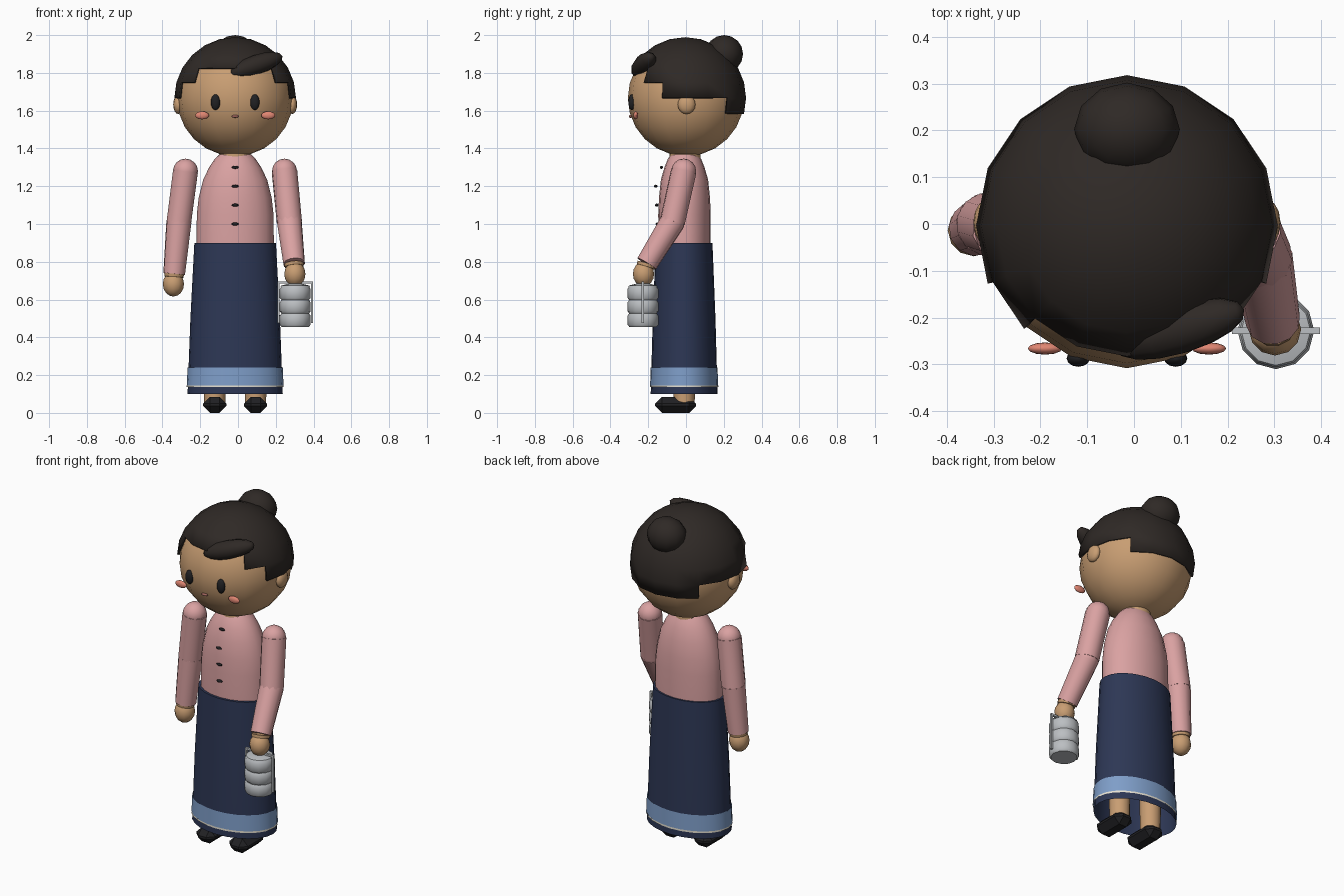
import bpy, bmesh
from math import radians, degrees, sin, cos, pi, atan2, asin
from mathutils import Vector, Matrix, Euler

if "Cube" in bpy.data.objects:
    bpy.data.objects.remove(bpy.data.objects["Cube"])

CX = -0.015  # body centre line


def material(name, *rgb):
    m = bpy.data.materials.new(name)
    m.diffuse_color = (*rgb, 1)
    m.use_nodes = True
    m.node_tree.nodes["Principled BSDF"].inputs["Base Color"].default_value = m.diffuse_color
    return m


SKIN = material("skin", 0.58, 0.34, 0.17)
HAIR = material("hair", 0.028, 0.022, 0.019)
PINK = material("blouse_pink", 0.70, 0.36, 0.36)
NAVY = material("skirt_navy", 0.026, 0.038, 0.09)
BLUE = material("band_blue", 0.21, 0.34, 0.58)
CREAM = material("trim_cream", 0.8, 0.76, 0.65)
BLACK = material("black", 0.015, 0.015, 0.017)
BLUSH = material("blush", 0.75, 0.24, 0.17)
LIP = material("lip", 0.35, 0.13, 0.11)
STEEL = material("steel", 0.50, 0.52, 0.54)


def finish(name, bm, mat, angle=40):
    bmesh.ops.recalc_face_normals(bm, faces=bm.faces)
    me = bpy.data.meshes.new(name)
    bm.to_mesh(me)
    bm.free()
    me.materials.append(mat)
    if angle:
        me.shade_smooth()
        me.set_sharp_from_angle(angle=radians(angle))
    ob = bpy.data.objects.new(name, me)
    bpy.context.collection.objects.link(ob)
    return ob


def ball(name, c, r, mat, seg=12, rings=8, rot=(0, 0, 0)):
    bm = bmesh.new()
    m = Matrix.LocRotScale(Vector(c), Euler(rot), Vector(r))
    bmesh.ops.create_uvsphere(bm, u_segments=seg, v_segments=rings, radius=1, matrix=m)
    return finish(name, bm, mat, 60)


def tube(name, a, b, r1, r2, mat, seg=12):
    a, b = Vector(a), Vector(b)
    bm = bmesh.new()
    m = Matrix.Translation((a + b) / 2) @ (b - a).to_track_quat('Z', 'Y').to_matrix().to_4x4()
    bmesh.ops.create_cone(bm, cap_ends=True, segments=seg, radius1=r1, radius2=r2,
                          depth=(b - a).length, matrix=m)
    return finish(name, bm, mat)


def loft(name, x, y, sections, mat, seg=20, bottom=True, top=True):
    """Stack of ellipses, each given as (z, rx, ry)."""
    bm = bmesh.new()
    rows = [[bm.verts.new((x + rx * cos(2 * pi * i / seg), y + ry * sin(2 * pi * i / seg), z))
             for i in range(seg)] for z, rx, ry in sections]
    for p, q in zip(rows, rows[1:]):
        for i in range(seg):
            j = (i + 1) % seg
            bm.faces.new((p[i], p[j], q[j], q[i]))
    if bottom:
        bm.faces.new(rows[0])
    if top:
        bm.faces.new(rows[-1])
    return finish(name, bm, mat)


def box(name, c, size, mat):
    bm = bmesh.new()
    bmesh.ops.create_cube(bm, size=1, matrix=Matrix.LocRotScale(Vector(c), None, Vector(size)))
    return finish(name, bm, mat, 0)


# Head and face
HEAD = Vector((CX, 0, 1.667))
ball("head", HEAD, (0.308,) * 3, SKIN, 16, 12)
for s, side in ((-1, "left"), (1, "right")):
    ball("ear_" + side, (CX + s * 0.302, 0.003, 1.632), (0.026, 0.047, 0.05), SKIN, 12, 8)
    ball("eye_" + side, (CX + s * 0.104, -0.287, 1.645), (0.025, 0.018, 0.042), BLACK, 12, 8)
    ball("cheek_" + side, (CX + s * 0.175, -0.266, 1.575), (0.037, 0.013, 0.021), BLUSH, 12, 8)
ball("mouth", (CX, -0.293, 1.57), (0.02, 0.01, 0.008), LIP, 10, 6)

# Hair cap: sphere trimmed to a stepped hairline
bm = bmesh.new()
bmesh.ops.create_uvsphere(bm, u_segments=16, v_segments=12, radius=0.322)


def trimmed(f):
    c = f.calc_center_median()
    lat = degrees(asin(c.z / c.length))
    az = abs(degrees(atan2(c.x, -c.y)))  # 0 = front, 180 = back
    limit = 30 if az < 45 else 15 if az < 67.5 else 0 if az < 135 else -15
    return lat < limit


bmesh.ops.delete(bm, geom=[f for f in bm.faces if trimmed(f)], context='FACES')
bmesh.ops.translate(bm, verts=bm.verts, vec=HEAD + Vector((0, -0.004, 0)))
hair = finish("hair_cap", bm, HAIR, 60)
mod = hair.modifiers.new("thickness", 'SOLIDIFY')
mod.thickness = 0.012
mod.offset = -1

ball("hair_bun", (CX, 0.202, 1.9), (0.113, 0.1, 0.1), HAIR, 12, 8)
# Swept lock: poles of the sphere lie along its length
lock = Vector((0.90, 0.27, 0.31)).to_track_quat('Z', 'Y').to_euler()
ball("hair_lock", (0.097, -0.224, 1.842), (0.055, 0.053, 0.152), HAIR, 10, 8, lock)

# Body
tube("neck", (CX, -0.005, 1.30), (CX, -0.005, 1.42), 0.085, 0.08, SKIN, 16)
loft("blouse", CX, -0.008, [(0.88, 0.205, 0.138), (1.05, 0.203, 0.139), (1.14, 0.193, 0.135),
                            (1.235, 0.169, 0.125), (1.30, 0.138, 0.106), (1.345, 0.108, 0.088),
                            (1.368, 0.085, 0.072)], PINK, 20)
for i, y in enumerate((-0.152, -0.155, -0.16, -0.13)):
    ball(f"button_{i + 1}", (CX, y, 1.0 + 0.1 * i), (0.019, 0.009, 0.008), BLACK, 8, 6)

# Long skirt, open underneath
loft("skirt", CX, -0.01, [(0.10, 0.252, 0.177), (0.5, 0.237, 0.166), (0.90, 0.216, 0.15)],
     NAVY, 24, bottom=False)
loft("skirt_band", CX, -0.01, [(0.145, 0.256, 0.18), (0.24, 0.252, 0.177)], BLUE, 24, False, False)
loft("skirt_trim", CX, -0.01, [(0.136, 0.257, 0.181), (0.146, 0.257, 0.181)], CREAM, 24, False, False)

# Legs and shoes
for s, side in ((-1, "left"), (1, "right")):
    x = CX + s * 0.108
    tube("leg_" + side, (x, -0.01, 0.05), (x, -0.01, 0.6), 0.056, 0.065, SKIN, 12)
    shoe = box("shoe_" + side, (x, -0.055, 0.0425), (0.122, 0.216, 0.085), BLACK)
    bev = shoe.modifiers.new("bevel", 'BEVEL')
    bev.width = 0.036
    bev.segments = 1

# Arms: shoulder, elbow, wrist, hand centre
arms = {
    "left": [(-0.278, -0.01, 1.28), (-0.313, 0.0, 1.01), (-0.338, -0.01, 0.735), (-0.342, -0.013, 0.682)],
    "right": [(0.246, -0.012, 1.28), (0.272, -0.072, 1.01), (0.297, -0.208, 0.79), (0.301, -0.225, 0.735)],
}
for side, pts in arms.items():
    sh, el, wr, ha = map(Vector, pts)
    ball("shoulder_" + side, sh, (0.066,) * 3, PINK, 12, 8)
    tube("upper_sleeve_" + side, sh, el, 0.068, 0.067, PINK)
    ball("elbow_" + side, el, (0.066,) * 3, PINK, 12, 8)
    tube("lower_sleeve_" + side, el, wr, 0.067, 0.058, PINK)
    tube("wrist_" + side, wr, wr + (ha - wr) * 0.3, 0.053, 0.05, SKIN)
    ball("hand_" + side, ha, (0.056, 0.056, 0.066), SKIN, 12, 8)

# Stacked lunch tin
TX, TY = 0.303, -0.228
for i in range(3):
    z = 0.455 + i * 0.071
    loft(f"tin_tier_{i + 1}", TX, TY, [(z, 0.072, 0.072), (z + 0.012, 0.082, 0.082),
                                       (z + 0.058, 0.082, 0.082), (z + 0.071, 0.074, 0.074)], STEEL, 12)
loft("tin_lid", TX, TY, [(0.666, 0.078, 0.078), (0.674, 0.074, 0.074), (0.684, 0.035, 0.035)], STEEL, 12)
for s, side in ((-1, "inner"), (1, "outer")):
    box("tin_frame_" + side, (TX + s * 0.088, TY, 0.583), (0.011, 0.013, 0.215), STEEL)
box("tin_handle", (TX, TY, 0.69), (0.188, 0.013, 0.011), STEEL)
